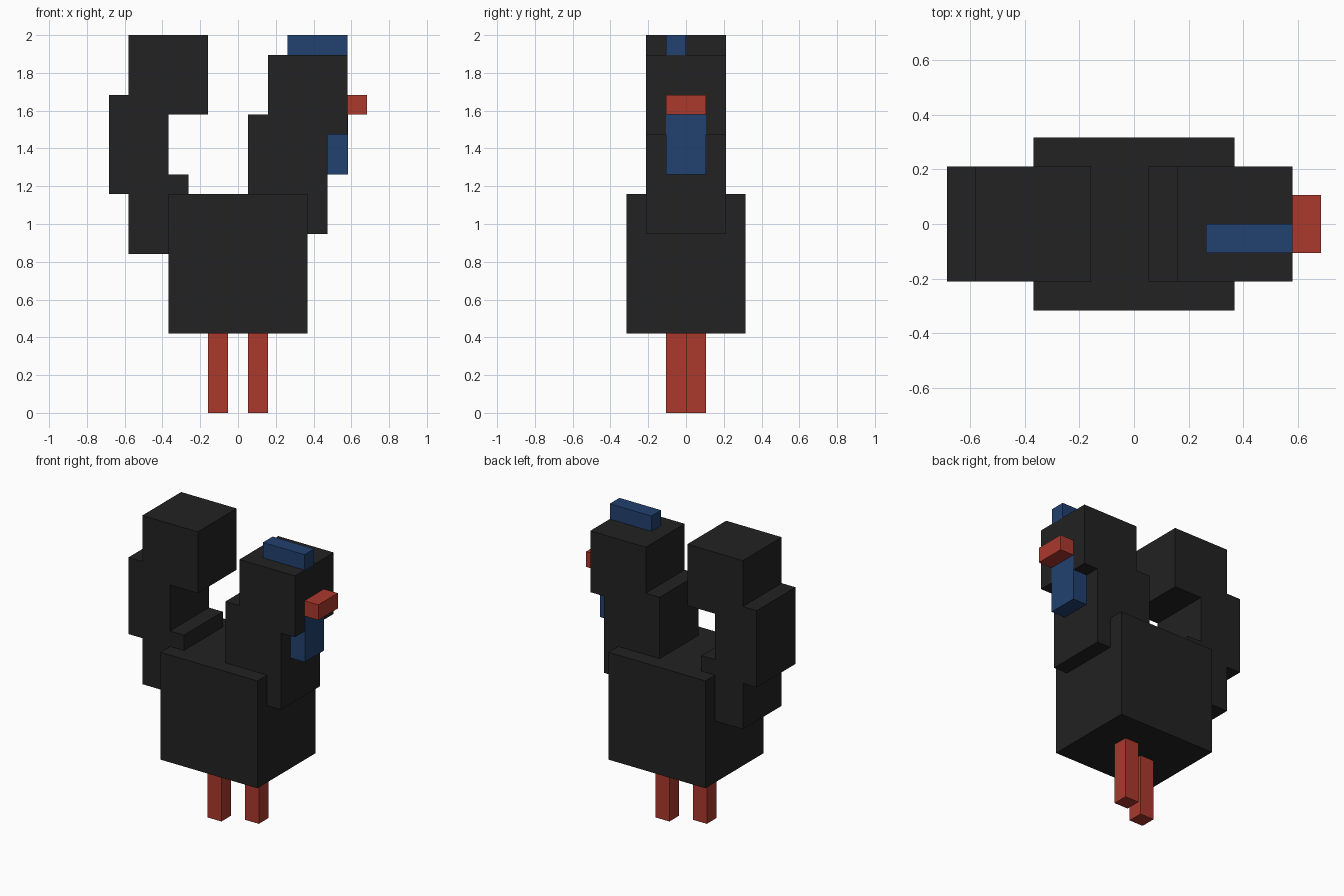
import bpy
import bmesh
from mathutils import Vector

default = bpy.data.objects.get("Cube")
if default:
    bpy.data.objects.remove(default, do_unlink=True)

UNIT = 2 / 19  # one grid cell of the blocky model


def material(name, rgb):
    mat = bpy.data.materials.new(name)
    mat.use_nodes = True
    colour = (*rgb, 1)
    mat.diffuse_color = colour
    mat.node_tree.nodes["Principled BSDF"].inputs["Base Color"].default_value = colour
    return mat


black = material("black feathers", (0.016, 0.016, 0.016))
blue = material("blue skin", (0.016, 0.052, 0.16))
red = material("red horn", (0.41, 0.041, 0.027))


def block(name, mat, x, y, z):
    """Box spanning the given (low, high) ranges, in grid cells."""
    low, high = (Vector(c) * UNIT for c in zip(x, y, z))
    bm = bmesh.new()
    bmesh.ops.create_cube(bm, size=1)
    bmesh.ops.scale(bm, vec=high - low, verts=bm.verts)
    mesh = bpy.data.meshes.new(name)
    bm.to_mesh(mesh)
    bm.free()
    mesh.materials.append(mat)
    obj = bpy.data.objects.new(name, mesh)
    obj.location = (low + high) / 2
    bpy.context.collection.objects.link(obj)


# Body
block("body", black, (-3.5, 3.5), (-3, 3), (4, 11))

# Neck and head
block("neck", black, (0.5, 4.5), (-2, 2), (9, 15))
block("head", black, (1.5, 5.5), (-2, 2), (14, 18))

# Arched tail
block("tail_base", black, (-5.5, -2.5), (-2, 2), (8, 12))
block("tail_middle", black, (-6.5, -3.5), (-2, 2), (11, 16))
block("tail_tip", black, (-5.5, -1.5), (-2, 2), (15, 19))

# Face details; the wattle sits just proud of the head
block("beak", red, (5.5, 6.5), (-1, 1), (15, 16))
block("wattle", blue, (4.5, 5.52), (-1, 1), (12, 15))
block("comb", blue, (2.5, 5.5), (-1, 0), (18, 19))

# Staggered legs
block("right_leg", red, (-1.5, -0.5), (-1, 0), (0, 4))
block("left_leg", red, (0.5, 1.5), (0, 1), (0, 4))
